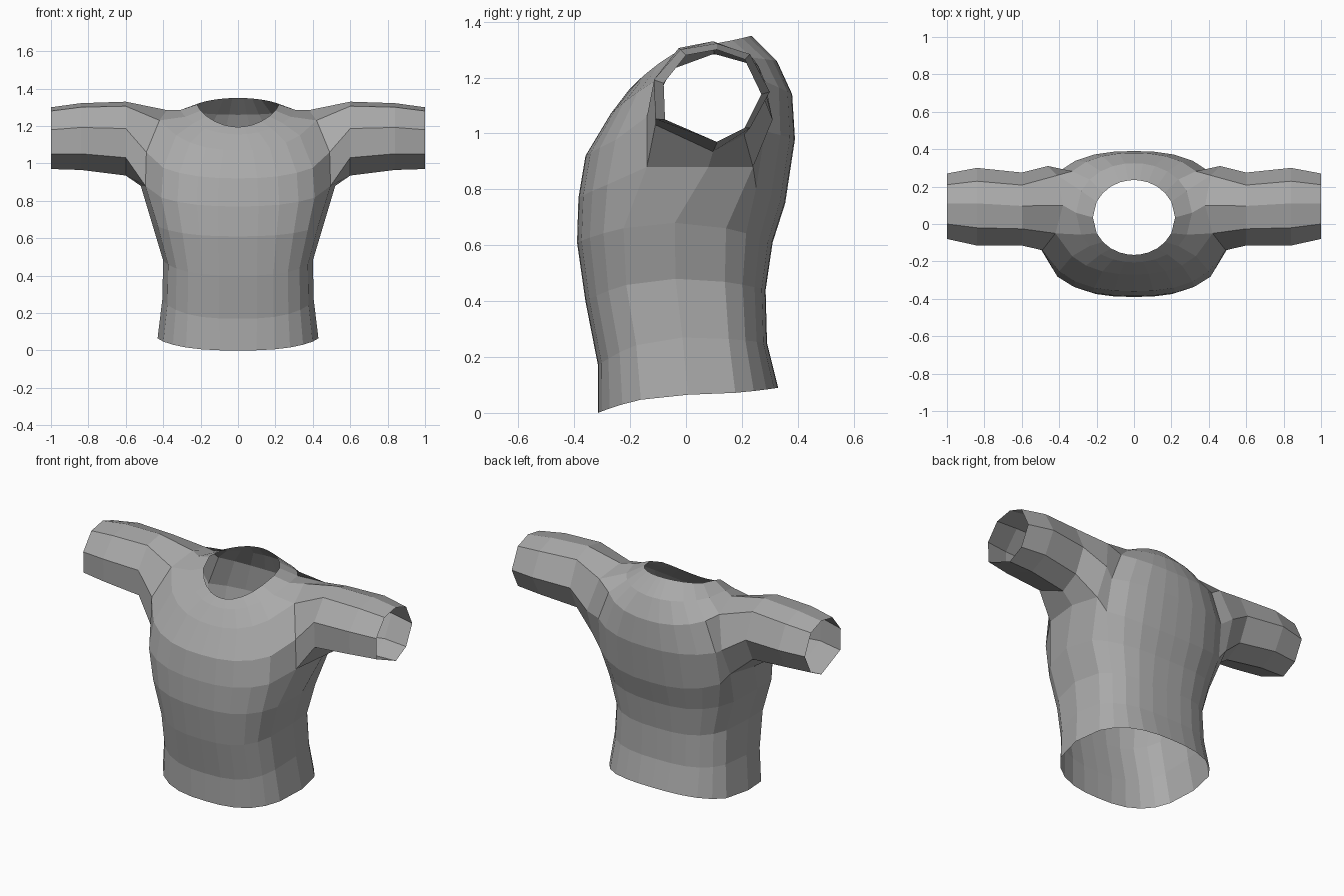
import bpy, bmesh, math

if "Cube" in bpy.data.objects:
    bpy.data.objects.remove(bpy.data.objects["Cube"])

# Fabric colour
fabric = bpy.data.materials.new("grey_fabric")
fabric.diffuse_color = (0.4, 0.4, 0.4, 1)
fabric.use_nodes = True
fabric.node_tree.nodes["Principled BSDF"].inputs["Base Color"].default_value = fabric.diffuse_color

# Column angles of half a torso ring, from centre front to centre back
ANGLES = [0, 8, 20, 34, 49, 65, 90, 115, 131, 146, 160, 172, 180]

# Torso rings: half width, front y, back y, front z, side z, back z, roundness
RINGS = [
    (.43, -.315, .330, .00, .065, .09, .75),
    (.405, -.315, .290, .17, .27, .25, .70),
    (.40, -.360, .285, .40, .48, .44, .70),
    (.46, -.390, .310, .61, .68, .61, .75),
    (.51, -.385, .355, .77, .87, .75, .78),
    (.50, -.360, .390, .92, 1.04, .98, .80),
    (.42, -.270, .380, 1.07, 1.24, 1.14, .85),
    (.31, -.205, .325, 1.155, 1.285, 1.26, .95),
    (.22, -.165, .235, 1.195, 1.315, 1.35, 1.0),
]

# Armhole corners on the torso grid: (ring, column) -> position
ARMHOLE = {
    (6, 6): (.38, .10, 1.285), (6, 5): (.42, -.05, 1.23),
    (5, 5): (.49, -.14, 1.06), (4, 5): (.495, -.14, .88),
    (4, 6): (.52, .08, .88), (4, 7): (.47, .24, .88),
    (5, 7): (.46, .31, 1.05), (6, 7): (.41, .26, 1.24),
}

# Cuff outline (y, z), in the same order as the armhole corners
CUFF = [(.11, 1.30), (0, 1.28), (-.08, 1.18), (-.075, 1.05),
        (.11, .97), (.21, 1.02), (.27, 1.14), (.21, 1.265)]

# Sleeve rings: x, front y, back y, bottom z, top z
SLEEVE = [(.60, -.115, .275, .935, 1.33),
          (.84, -.115, .30, .965, 1.322),
          (1.0, -.08, .27, .97, 1.30)]


def ring_point(ring, angle):
    w, yf, yb, zf, zs, zb, p = ring
    s, c = math.sin(math.radians(angle)), math.cos(math.radians(angle))
    s = max(s, 0) if angle < 180 else 0
    x = w * s ** p
    y = (yf + yb) / 2 - (yb - yf) / 2 * math.copysign(abs(c) ** p, c)
    z = zs + ((zf if c > 0 else zb) - zs) * abs(c) ** 1.5
    return x, y, z


bm = bmesh.new()

# Torso half, leaving the armhole open
grid = [[bm.verts.new(ARMHOLE.get((r, c)) or ring_point(ring, a))
         for c, a in enumerate(ANGLES)] for r, ring in enumerate(RINGS)]
for r in range(len(RINGS) - 1):
    for c in range(len(ANGLES) - 1):
        if r in (4, 5) and c in (5, 6):
            continue
        bm.faces.new((grid[r][c], grid[r][c + 1], grid[r + 1][c + 1], grid[r + 1][c]))

# Sleeve, growing out of the armhole
loop = [grid[r][c] for r, c in ARMHOLE]
for x, y0, y1, z0, z1 in SLEEVE:
    new = [bm.verts.new((x, y0 + (y + .08) / .35 * (y1 - y0),
                         z0 + (z - .97) / .33 * (z1 - z0))) for y, z in CUFF]
    for i in range(8):
        j = (i + 1) % 8
        bm.faces.new((loop[i], loop[j], new[j], new[i]))
    loop = new

bmesh.ops.recalc_face_normals(bm, faces=bm.faces)
if sum(f.normal.x * f.calc_area() for f in bm.faces if f.calc_center_median().z < .8) < 0:
    bmesh.ops.reverse_faces(bm, faces=bm.faces)

mesh = bpy.data.meshes.new("shirt")
bm.to_mesh(mesh)
bm.free()
mesh.materials.append(fabric)
shirt = bpy.data.objects.new("shirt", mesh)
bpy.context.collection.objects.link(shirt)

# Other half
mirror = shirt.modifiers.new("mirror", 'MIRROR')
mirror.use_clip = True
mirror.merge_threshold = .001
